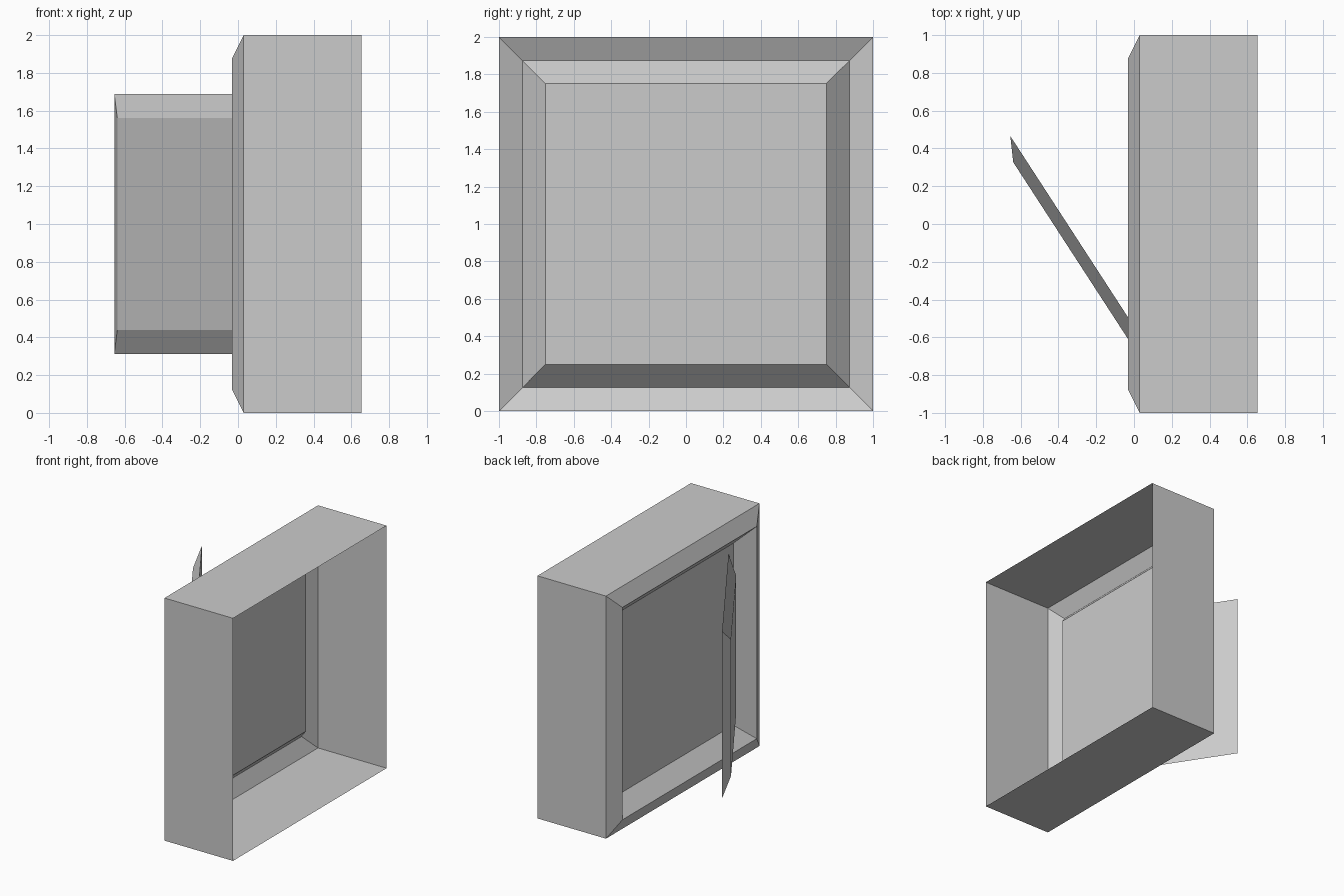
import bpy
import bmesh
from math import radians
from mathutils import Matrix, Vector

cube = bpy.data.objects.get("Cube")
if cube:
    bpy.data.objects.remove(cube, do_unlink=True)

grey = bpy.data.materials.new("light grey")
grey.use_nodes = True
grey.diffuse_color = (0.6, 0.6, 0.6, 1)
grey.node_tree.nodes["Principled BSDF"].inputs["Base Color"].default_value = (0.6, 0.6, 0.6, 1)


def square_shell(name, profile, cap_first=False, cap_last=False):
    """Join concentric squares facing x; profile holds (x, half size)."""
    bm = bmesh.new()
    rings = [[bm.verts.new((x, sy * h, sz * h))
              for sy, sz in ((-1, -1), (1, -1), (1, 1), (-1, 1))]
             for x, h in profile]
    for a, b in zip(rings, rings[1:]):
        for i in range(4):
            j = (i + 1) % 4
            bm.faces.new((a[i], a[j], b[j], b[i]))
    if cap_first:
        bm.faces.new(rings[0])
    if cap_last:
        bm.faces.new(rings[-1])
    bmesh.ops.recalc_face_normals(bm, faces=bm.faces)
    mesh = bpy.data.meshes.new(name)
    bm.to_mesh(mesh)
    bm.free()
    mesh.materials.append(grey)
    obj = bpy.data.objects.new(name, mesh)
    bpy.context.collection.objects.link(obj)
    return obj


PANEL_X = 0.094

# Casing open toward +x, with a raised rim around a recessed panel
casing = square_shell("casing", [(0.655, 1), (0.03, 1), (-0.033, 0.875), (PANEL_X, 0.75)],
                      cap_last=True)
casing.location.z = 1

# Bevelled door, swung open about its vertical edge
door_half = 0.6875
door = square_shell("door", [(0, door_half), (-0.0625, door_half - 0.125)],
                    cap_first=True, cap_last=True)
door.data.transform(Matrix.Translation(Vector((0, door_half, 0))))
door.location = (PANEL_X, -door_half, 1)
door.rotation_euler.z = radians(33)
